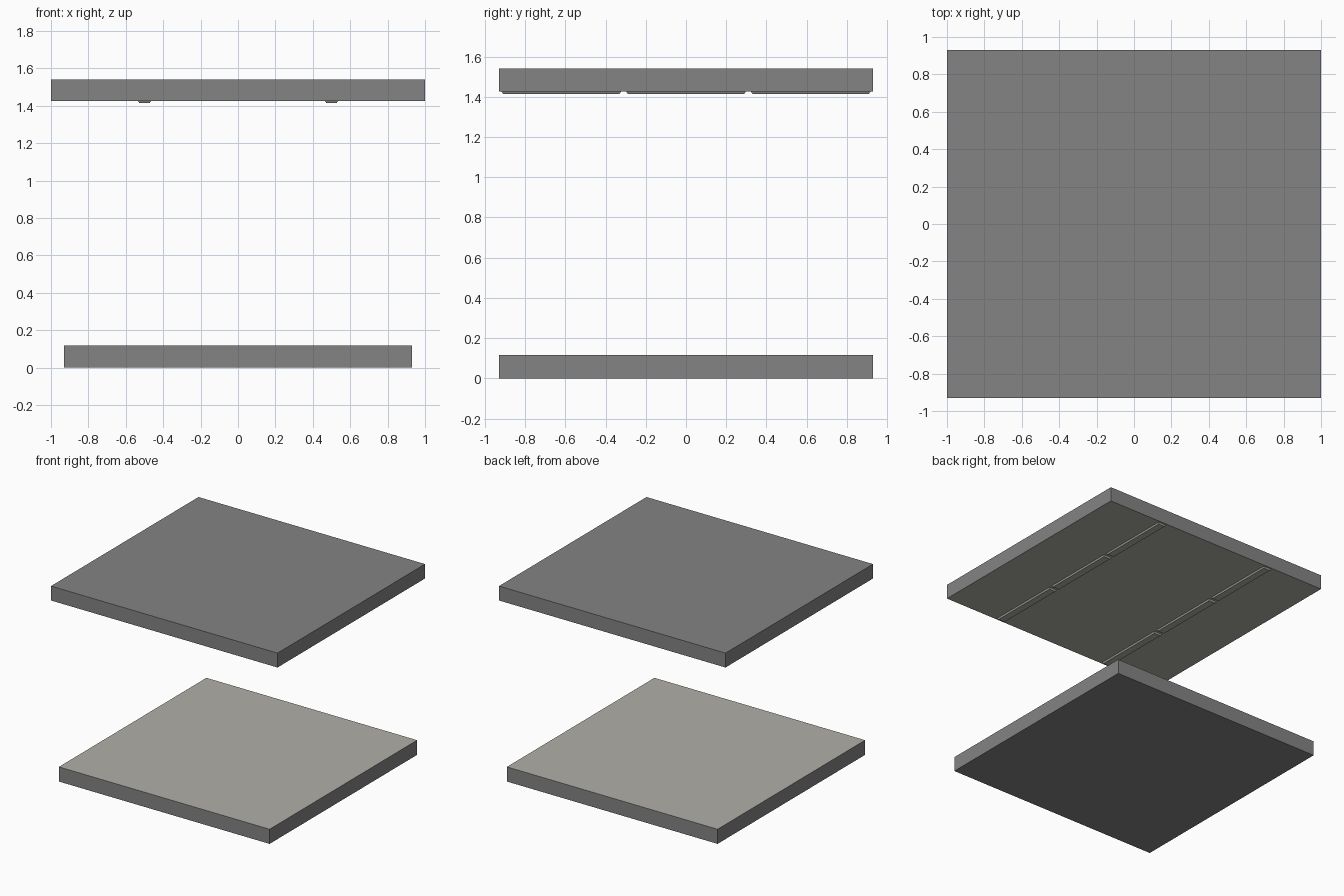
import bpy, bmesh

if "Cube" in bpy.data.objects:
    bpy.data.objects.remove(bpy.data.objects["Cube"])


def material(name, rgb):
    m = bpy.data.materials.new(name)
    m.diffuse_color = (*rgb, 1)
    m.use_nodes = True
    m.node_tree.nodes["Principled BSDF"].inputs["Base Color"].default_value = m.diffuse_color
    return m


GREY = material("concrete_grey", (0.23, 0.23, 0.23))
WARM = material("warm_plaster", (0.44, 0.43, 0.39))


def box(name, x, y, z, mats, taper=0.0, rule=None):
    """Box from ranges; taper pulls in the lower face, rule picks a material by normal."""
    bm = bmesh.new()
    bmesh.ops.create_cube(bm, size=1)
    for v in bm.verts:
        t = taper if v.co.z < 0 else 0
        sx, sy = (1 if v.co.x > 0 else -1), (1 if v.co.y > 0 else -1)
        v.co = (x[sx > 0] - sx * t, y[sy > 0] - sy * t, z[v.co.z > 0])
    bm.normal_update()
    for f in bm.faces:
        if rule and rule(f.normal):
            f.material_index = 1
    me = bpy.data.meshes.new(name)
    bm.to_mesh(me)
    bm.free()
    for m in mats:
        me.materials.append(m)
    ob = bpy.data.objects.new(name, me)
    bpy.context.collection.objects.link(ob)
    return ob


# Floor slab with a warm walking surface
box("floor_slab", (-0.93, 0.93), (-0.93, 0.93), (0, 0.117), (GREY, WARM),
    rule=lambda n: n.z > 0.9)

# Ceiling slab with a warm underside
box("ceiling_slab", (-1, 1), (-0.93, 0.93), (1.426, 1.541), (GREY, WARM),
    rule=lambda n: n.z < -0.9)

# Two rows of three shallow tapered light strips under the ceiling
for cx in (-0.5, 0.5):
    for i in (-1, 0, 1):
        cy = i * 0.62
        box("ceiling_light", (cx - 0.035, cx + 0.035), (cy - 0.297, cy + 0.297),
            (1.415, 1.426), (WARM,), taper=0.007)
